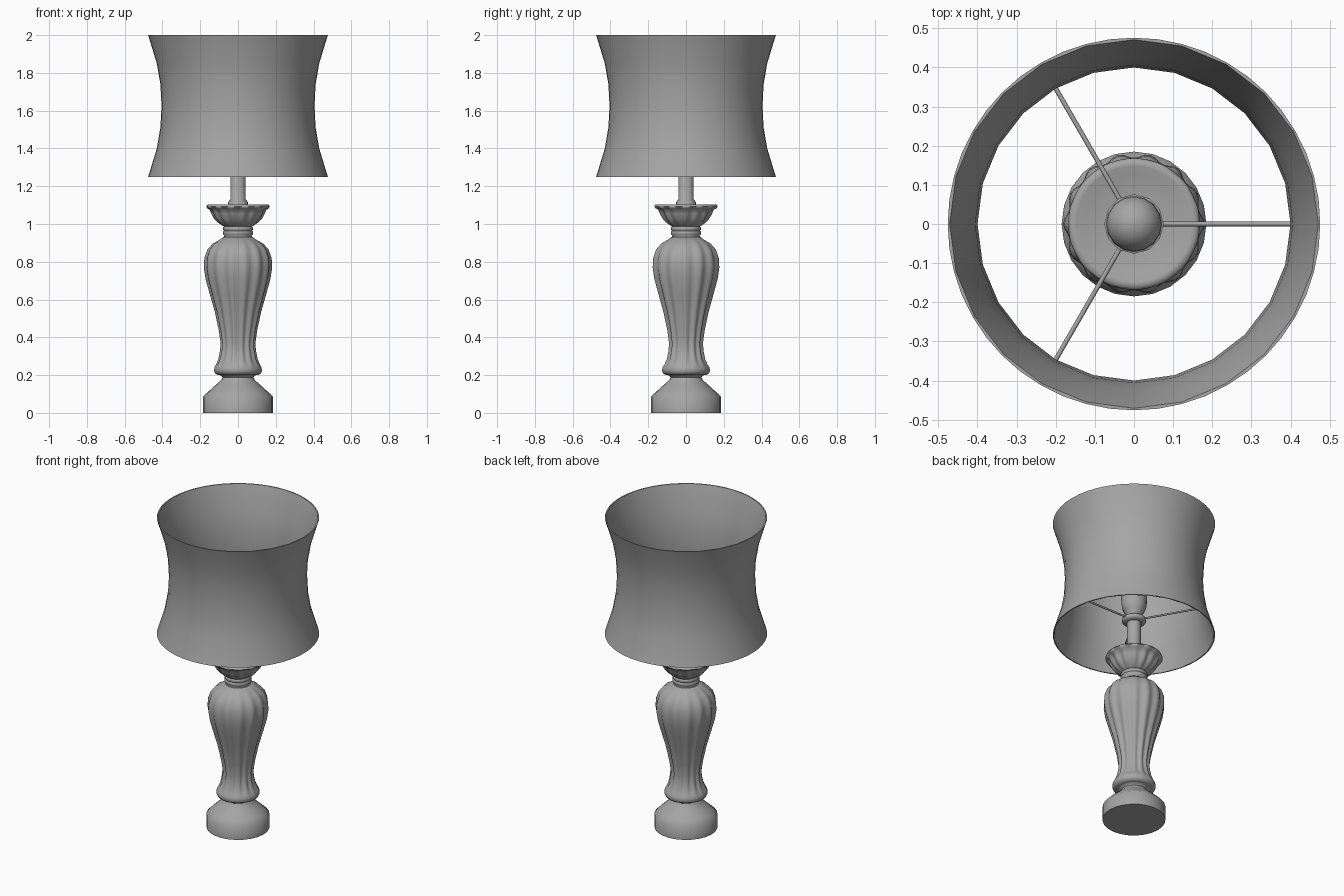
import bpy, bmesh
from math import sin, cos, pi, radians
from mathutils import Vector

if "Cube" in bpy.data.objects:
    bpy.data.objects.remove(bpy.data.objects["Cube"])

FLUTES = 14
grey = bpy.data.materials.new("dark_grey")
grey.diffuse_color = (.38, .38, .38, 1)
grey.use_nodes = True
grey.node_tree.nodes["Principled BSDF"].inputs["Base Color"].default_value = grey.diffuse_color


def finish(name, bm, angle=62):
    bmesh.ops.recalc_face_normals(bm, faces=bm.faces)
    me = bpy.data.meshes.new(name)
    bm.to_mesh(me)
    bm.free()
    me.materials.append(grey)
    ob = bpy.data.objects.new(name, me)
    bpy.context.collection.objects.link(ob)
    bpy.ops.object.select_all(action='DESELECT')
    ob.select_set(True)
    bpy.context.view_layer.objects.active = ob
    bpy.ops.object.shade_smooth_by_angle(angle=radians(angle))
    return ob


def lathe(name, profile, segs, loop=False):
    """Revolve (radius, z[, flute depth[, faceted]]) points; ends are capped unless looped.
    A faceted ring has half as many visible sides."""
    bm = bmesh.new()
    rings = []
    for p in profile:
        depth = p[2] if len(p) > 2 else 0
        facet = cos(2 * pi / segs) if len(p) > 3 else 1
        ring = []
        for i in range(segs):
            a = 2 * pi * i / segs
            r = p[0] - depth * (.5 - .5 * cos(FLUTES * a))
            r *= facet if i % 2 else 1
            ring.append(bm.verts.new((r * cos(a), r * sin(a), p[1])))
        rings.append(ring)
    pairs = list(zip(rings, rings[1:]))
    if loop:
        pairs.append((rings[-1], rings[0]))
    else:
        bm.faces.new(rings[0])
        bm.faces.new(rings[-1])
    for lo, hi in pairs:
        for i in range(segs):
            j = (i + 1) % segs
            bm.faces.new((lo[i], lo[j], hi[j], hi[i]))
    return finish(name, bm)


def rod(name, a, b, radius):
    a, b = Vector(a), Vector(b)
    bm = bmesh.new()
    bmesh.ops.create_cone(bm, cap_ends=True, segments=8, radius1=radius,
                          radius2=radius, depth=(b - a).length)
    rot = (b - a).to_track_quat('Z', 'Y').to_matrix()
    bmesh.ops.rotate(bm, verts=bm.verts, matrix=rot)
    bmesh.ops.translate(bm, verts=bm.verts, vec=(a + b) / 2)
    return finish(name, bm)


# Plain foot with sloping shoulder
lathe("foot", [(.185, 0), (.185, .085), (.155, .115), (.11, .155), (.088, .175),
               (.082, .187), (.09, .198), (.11, .203)], 24)

# Fluted vase body with collar at the bottom
lathe("body", [(.105, .2), (.12, .207), (.127, .222), (.125, .24), (.117, .255, .004),
               (.104, .285, .008), (.095, .33, .01), (.092, .37, .01),
               (.102, .44, .01), (.124, .54, .011), (.15, .63, .012),
               (.172, .71, .012), (.181, .77, .012), (.178, .82, .011),
               (.162, .865, .009), (.135, .895, .006), (.1, .915, .002), (.078, .93)],
      FLUTES * 6)

# Ringed neck
lathe("neck_rings", [(.076, .925), (.072, .938), (.079, .945), (.08, .957), (.075, .964),
                     (.08, .971), (.078, .983), (.07, .99)], 24)

# Fluted cup with a round lip and shallow dished top
lathe("cup", [(.07, .983), (.085, .993, .003), (.108, 1.008, .008), (.128, 1.03, .012),
              (.142, 1.055, .013), (.15, 1.075, .011), (.164, 1.083, .006),
              (.168, 1.092), (.162, 1.103), (.148, 1.103), (.125, 1.094), (.05, 1.092)],
      FLUTES * 6)

# Stem, hub ring and lamp socket
lathe("stem", [(.055, 1.09), (.053, 1.115), (.041, 1.13), (.041, 1.34)], 16)
lathe("hub_ring", [(.045, 1.33), (.068, 1.335), (.073, 1.347), (.068, 1.36), (.045, 1.367)], 12)
lathe("socket", [(.044, 1.36), (.044, 1.385), (.06, 1.405), (.072, 1.435),
                 (.076, 1.47), (.076, 1.52), (.06, 1.525)], 12)

# Round bulb top
lathe("bulb", [(.07 * cos(t * pi / 14) + .001, 1.52 + .075 * sin(t * pi / 14))
               for t in range(8)], 16)

# Three spokes carrying the shade
for k in range(3):
    a = 2 * pi * k / 3
    rod(f"spoke_{k + 1}", (.06 * cos(a), .06 * sin(a), 1.35),
        (.436 * cos(a), .436 * sin(a), 1.35), .006)

# Waisted shade: thin double wall, round outside and faceted inside
outer = [(.476, 1.25), (.468, 1.275), (.43, 1.4), (.411, 1.51), (.405, 1.625),
         (.411, 1.74), (.43, 1.85), (.468, 1.975), (.476, 2.0)]
lathe("shade", outer + [(r - .005, z, 0, True) for r, z in reversed(outer)], 48, loop=True)
